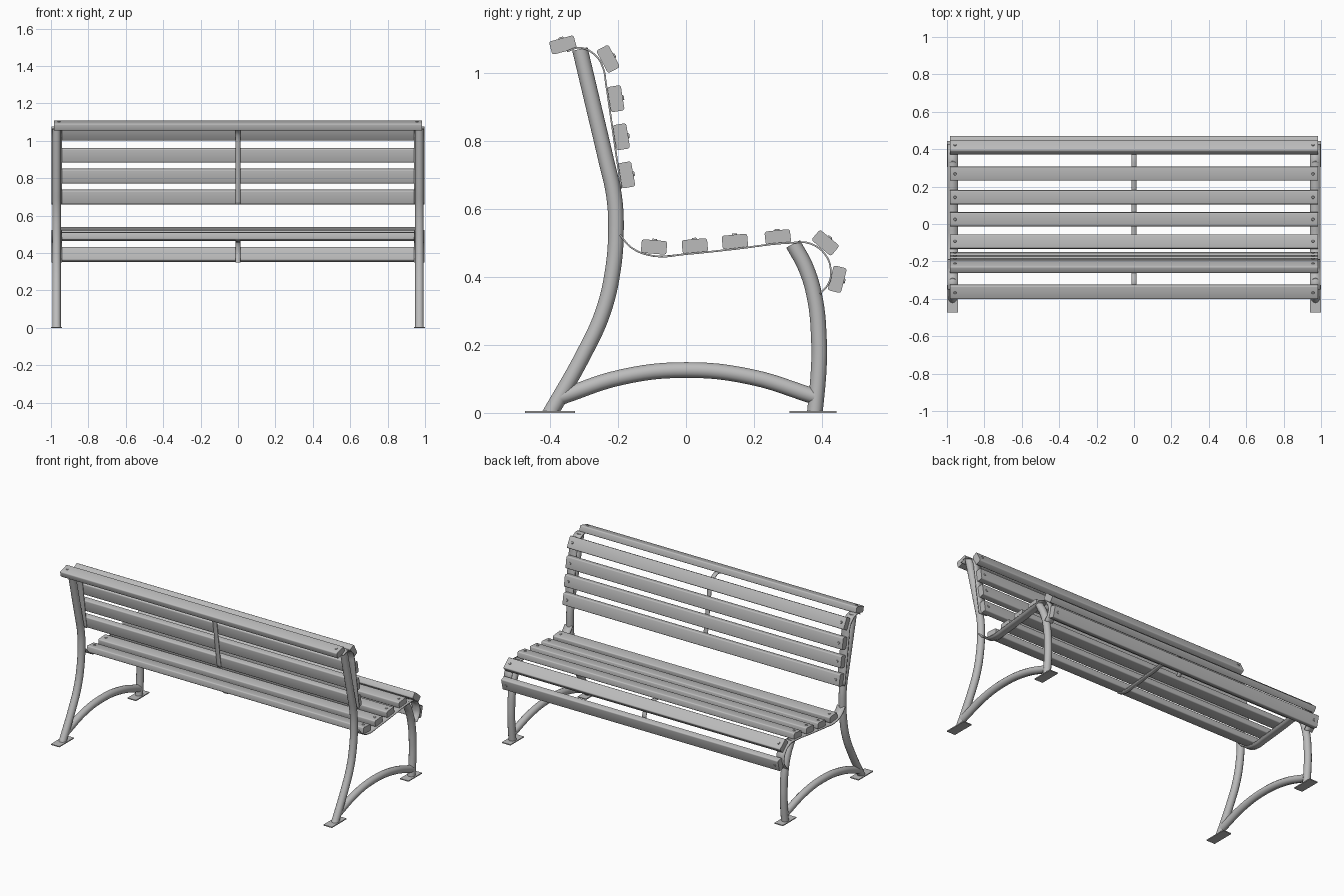
import bpy, bmesh, math
from mathutils import Matrix, Vector

if "Cube" in bpy.data.objects:
    bpy.data.objects.remove(bpy.data.objects["Cube"])

grey = bpy.data.materials.new("light_grey")
grey.use_nodes = True
COLOUR = (0.5, 0.5, 0.5, 1)
grey.diffuse_color = COLOUR
grey.node_tree.nodes["Principled BSDF"].inputs["Base Color"].default_value = COLOUR

# Side-plane frame: curve x runs along world y, curve y along world z
SIDE = Matrix(((0, 0, 1), (1, 0, 0), (0, 1, 0))).to_4x4()


def add_mesh(name, bm):
    mesh = bpy.data.meshes.new(name)
    bm.to_mesh(mesh)
    bm.free()
    obj = bpy.data.objects.new(name, mesh)
    bpy.context.collection.objects.link(obj)
    mesh.materials.append(grey)
    return obj


def smooth(obj):
    bpy.ops.object.select_all(action="DESELECT")
    obj.select_set(True)
    bpy.context.view_layer.objects.active = obj
    bpy.ops.object.shade_smooth_by_angle(angle=math.radians(40))


def side_curve(name, points, x, radius=0, half_width=0):
    """Smooth path in the side plane, swept as a round tube or a flat ribbon."""
    curve = bpy.data.curves.new(name, "CURVE")
    curve.dimensions = "3D" if radius else "2D"
    curve.resolution_u = 6
    curve.bevel_depth = radius
    curve.bevel_resolution = 4
    curve.use_fill_caps = bool(radius)
    curve.extrude = half_width
    spline = curve.splines.new("BEZIER")
    spline.bezier_points.add(len(points) - 1)
    for bp, (y, z) in zip(spline.bezier_points, points):
        bp.co = (y, z, 0)
        bp.handle_left_type = bp.handle_right_type = "AUTO"
    obj = bpy.data.objects.new(name, curve)
    bpy.context.collection.objects.link(obj)
    bpy.context.view_layer.update()
    bpy.ops.object.select_all(action="DESELECT")
    obj.select_set(True)
    bpy.context.view_layer.objects.active = obj
    bpy.ops.object.convert(target="MESH")
    obj = bpy.context.view_layer.objects.active
    obj.data.transform(Matrix.Translation((x, 0, 0)) @ SIDE)
    obj.data.materials.clear()
    obj.data.materials.append(grey)
    return obj


def tube(name, points, x):
    obj = side_curve(name, points, x, radius=0.023)
    # Trim the foot level with the ground plate
    bm = bmesh.new()
    bm.from_mesh(obj.data)
    bmesh.ops.bisect_plane(bm, geom=bm.verts[:] + bm.edges[:] + bm.faces[:],
                           plane_co=(0, 0, 0.002), plane_no=(0, 0, 1), clear_inner=True)
    bm.to_mesh(obj.data)
    bm.free()
    smooth(obj)


def strip(name, points, x, half_width):
    obj = side_curve(name, points, x, half_width=half_width)
    solid = obj.modifiers.new("thickness", "SOLIDIFY")
    solid.thickness = 0.005
    solid.offset = 0
    smooth(obj)


def box(name, centre, size, bevel=0, angle=0):
    bm = bmesh.new()
    bmesh.ops.create_cube(bm, size=1)
    bmesh.ops.scale(bm, vec=size, verts=bm.verts)
    if bevel:
        # Round only the long edges
        edges = [e for e in bm.edges
                 if abs(e.verts[0].co.x - e.verts[1].co.x) > 0.01]
        bmesh.ops.bevel(bm, geom=edges, offset=bevel, segments=3,
                        profile=0.5, affect="EDGES")
    place = Matrix.Translation(centre) @ Matrix.Rotation(angle, 4, "X")
    bmesh.ops.transform(bm, matrix=place, verts=bm.verts)
    obj = add_mesh(name, bm)
    if bevel:
        smooth(obj)


def bolt(name, centre, angle, x):
    bm = bmesh.new()
    bmesh.ops.create_cone(bm, cap_ends=True, segments=12, radius1=0.009,
                          radius2=0.006, depth=0.006)
    place = (Matrix.Translation(centre) @ Matrix.Rotation(angle, 4, "X")
             @ Matrix.Translation((x, 0, 0.021)))
    bmesh.ops.transform(bm, matrix=place, verts=bm.verts)
    add_mesh(name, bm)


BACK_LEG = [(-0.312, 1.07), (-0.271, 0.897), (-0.235, 0.744), (-0.212, 0.641),
            (-0.206, 0.544), (-0.215, 0.42), (-0.244, 0.297), (-0.297, 0.18),
            (-0.41, -0.02)]
FRONT_LEG = [(0.315, 0.497), (0.353, 0.426), (0.38, 0.332), (0.391, 0.215),
             (0.391, 0.141), (0.377, -0.02)]
ARCH = [(-0.37, 0.046), (-0.19, 0.105), (0, 0.126), (0.19, 0.106), (0.378, 0.048)]
BACK_STRIP = [(-0.35, 1.063), (-0.312, 1.074), (-0.265, 1.05), (-0.244, 1.015),
              (-0.235, 0.965), (-0.22, 0.862), (-0.203, 0.744), (-0.19, 0.66)]
SEAT_STRIP = [(-0.194, 0.523), (-0.159, 0.485), (-0.091, 0.461), (0, 0.467),
              (0.144, 0.482), (0.306, 0.5), (0.365, 0.498), (0.412, 0.462),
              (0.426, 0.415), (0.42, 0.382), (0.394, 0.35)]

# End frames: legs, arched stretcher, ground plates and slat carriers
for side, s in (("left", 1), ("right", -1)):
    x = 0.97 * s
    tube(f"back_leg_{side}", BACK_LEG, x)
    tube(f"front_leg_{side}", FRONT_LEG, x)
    tube(f"arched_stretcher_{side}", ARCH, x)
    box(f"back_foot_plate_{side}", (x, -0.4, 0.003), (0.06, 0.148, 0.006))
    box(f"front_foot_plate_{side}", (x, 0.374, 0.003), (0.06, 0.138, 0.006))
    strip(f"back_strip_{side}", BACK_STRIP, x, 0.028)
    strip(f"seat_strip_{side}", SEAT_STRIP, x, 0.028)

# Narrow middle carriers
strip("back_strip_middle", BACK_STRIP, 0, 0.014)
strip("seat_strip_middle", [(-0.13, 0.47)] + SEAT_STRIP[2:], 0, 0.014)

# Slats: centre y, centre z, tilt in degrees
BACK_SLATS = [(-0.362, 1.082, 15), (-0.229, 1.041, -62), (-0.206, 0.924, -81),
              (-0.19, 0.812, -81), (-0.175, 0.7, -80)]
SEAT_SLATS = [(-0.094, 0.488, -5), (0.026, 0.491, 5), (0.144, 0.504, 5),
              (0.27, 0.517, 6), (0.41, 0.5, -40), (0.445, 0.393, -104)]
for kind, slats in (("back", BACK_SLATS), ("seat", SEAT_SLATS)):
    for i, (y, z, tilt) in enumerate(slats, 1):
        centre, angle = Vector((0, y, z)), math.radians(tilt)
        box(f"{kind}_slat_{i}", centre, (1.97, 0.075, 0.04), 0.007, angle)
        for side, s in (("left", 1), ("right", -1)):
            bolt(f"{kind}_slat_bolt_{i}_{side}", centre, angle, 0.957 * s)
